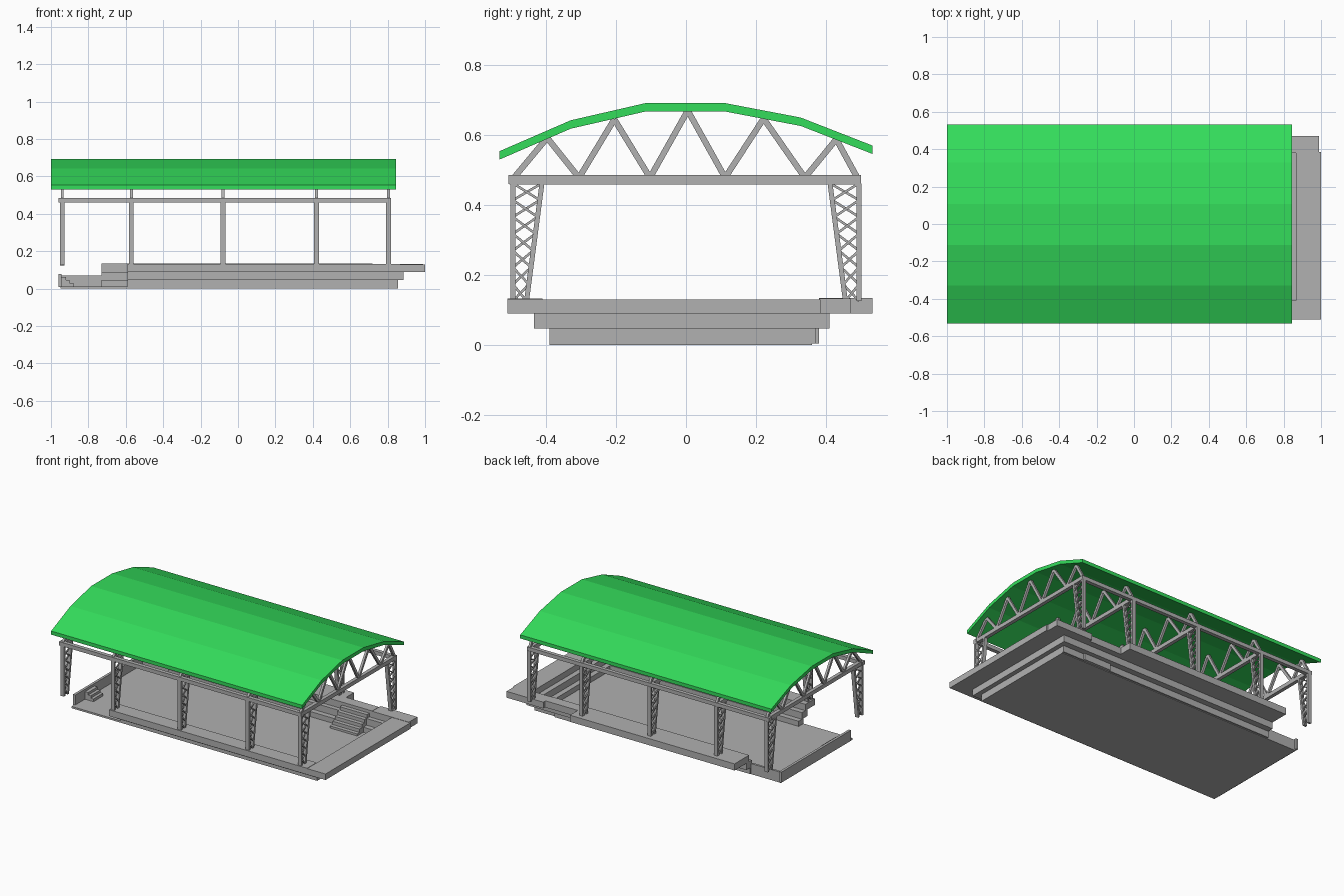
import bpy, bmesh
from mathutils import Vector, Matrix

if "Cube" in bpy.data.objects:
    bpy.data.objects.remove(bpy.data.objects["Cube"])


def material(name, col):
    m = bpy.data.materials.new(name)
    m.diffuse_color = (*col, 1)
    m.use_nodes = True
    m.node_tree.nodes["Principled BSDF"].inputs["Base Color"].default_value = m.diffuse_color
    return m


GREEN = material("roof green", (0.034, 0.72, 0.105))
GREY = material("steel and concrete grey", (0.44, 0.44, 0.44))


def finish(name, bm, mat):
    bmesh.ops.recalc_face_normals(bm, faces=bm.faces)
    me = bpy.data.meshes.new(name)
    bm.to_mesh(me)
    bm.free()
    me.materials.append(mat)
    ob = bpy.data.objects.new(name, me)
    bpy.context.collection.objects.link(ob)
    return ob


def add_box(bm, x0, x1, y0, y1, z0, z1):
    m = Matrix.Translation(((x0 + x1) / 2, (y0 + y1) / 2, (z0 + z1) / 2))
    bmesh.ops.create_cube(bm, size=1, matrix=m @ Matrix.Diagonal((x1 - x0, y1 - y0, z1 - z0, 1)))


def boxes(name, *dims):
    bm = bmesh.new()
    for d in dims:
        add_box(bm, *d)
    return finish(name, bm, GREY)


def add_bar(bm, x, a, b, wx, w):
    """Square bar in the y-z plane at x, from a=(y,z) to b=(y,z)."""
    p, q = Vector((x, *a)), Vector((x, *b))
    d = q - p
    ax, az = Vector((1, 0, 0)), d.normalized()
    ay = az.cross(ax)
    m = Matrix((ax, ay, az)).transposed().to_4x4()
    m.translation = (p + q) / 2
    bmesh.ops.create_cube(bm, size=1, matrix=m @ Matrix.Diagonal((wx, w, d.length, 1)))


# Faceted arched roof
arch = [(-.533, .53), (-.33, .618), (-.113, .668), (.108, .668), (.328, .626), (.533, .546)]
outline = arch + [(y, z + .024) for y, z in reversed(arch)]
bm = bmesh.new()
ends = [[bm.verts.new((x, y, z)) for y, z in outline] for x in (-1, .845)]
n = len(outline)
for i in range(n):
    j = (i + 1) % n
    bm.faces.new((ends[0][i], ends[0][j], ends[1][j], ends[1][i]))
for e in ends:
    for i in range(5):
        bm.faces.new((e[i], e[i + 1], e[n - 2 - i], e[n - 1 - i]))
finish("roof", bm, GREEN)

# Roof trusses: bottom chord and zigzag web
FRAMES = (-.94, -.57, -.08, .42, .805)
low = [-.492, -.306, -.103, .112, .34, .49]
top = [(-.397, .592), (-.205, .645), (.005, .67), (.222, .647), (.43, .588)]
for k, x in enumerate(FRAMES):
    bm = bmesh.new()
    add_box(bm, x - .012, x + .012, -.505, .5, .459, .485)
    for i, t in enumerate(top):
        add_bar(bm, x, (low[i], .478), t, .015, .017)
        add_bar(bm, x, t, (low[i + 1], .478), .015, .017)
    finish(f"roof_truss_{k + 1}", bm, GREY)

# Eaves beams along both sides
boxes("eaves_beams", (-.96, .818, -.508, -.482, .46, .485), (-.96, .818, .475, .5, .46, .485))

# Tapered lattice columns
for side, sname in ((-1, "front"), (1, "back")):
    for k, x in enumerate(FRAMES):
        bm = bmesh.new()
        outer = lambda t: (side * .495, .125 + .337 * t)
        inner = lambda t: (side * (.456 - .044 * t), .125 + .337 * t)
        add_bar(bm, x, outer(0), outer(1), .025, .014)
        add_bar(bm, x, inner(0), inner(1), .025, .014)
        bays = 7
        for i in range(bays):
            a, b = i / bays, (i + 1) / bays
            add_bar(bm, x - .008, outer(a), inner(b), .007, .007)
            add_bar(bm, x + .008, inner(a), outer(b), .007, .007)
        finish(f"{sname}_column_{k + 1}", bm, GREY)

# Ground slab and left end wall
boxes("floor_slab", (-.95, .855, -.39, .36, 0, .012))
boxes("left_wall", (-.96, -.943, -.36, .37, .008, .078), (-.943, -.73, .345, .36, .012, .07))
boxes("left_steps", *[(-.943, -.88 - .02 * i, -.26, -.16, .01, .03 + .016 * i) for i in range(3)])

# U-shaped stepped terrace: front, right end and back of each level
boxes("upper_deck",
      (-.59, .865, -.51, -.41, .09, .132),
      (.865, 1.0, -.51, .385, .09, .13),
      (-.73, .48, .38, .533, .09, .134),
      (.48, .72, .38, .45, .09, .134),
      (.72, .99, .38, .47, .09, .132))
boxes("middle_step",
      (-.59, .885, -.435, -.375, .046, .09),
      (.83, .885, -.375, .35, .046, .09),
      (-.73, .885, .35, .41, .046, .09))
boxes("lower_step",
      (-.59, .855, -.39, -.34, .004, .046),
      (.795, .855, -.34, .315, .004, .046),
      (-.73, .855, .315, .37, .004, .046))

# Stairs up to the back deck
boxes("stairs", *[(.5, .7, .25 + .026 * i, .276 + .026 * i, .004, .026 + .022 * i)
                  for i in range(5)])
